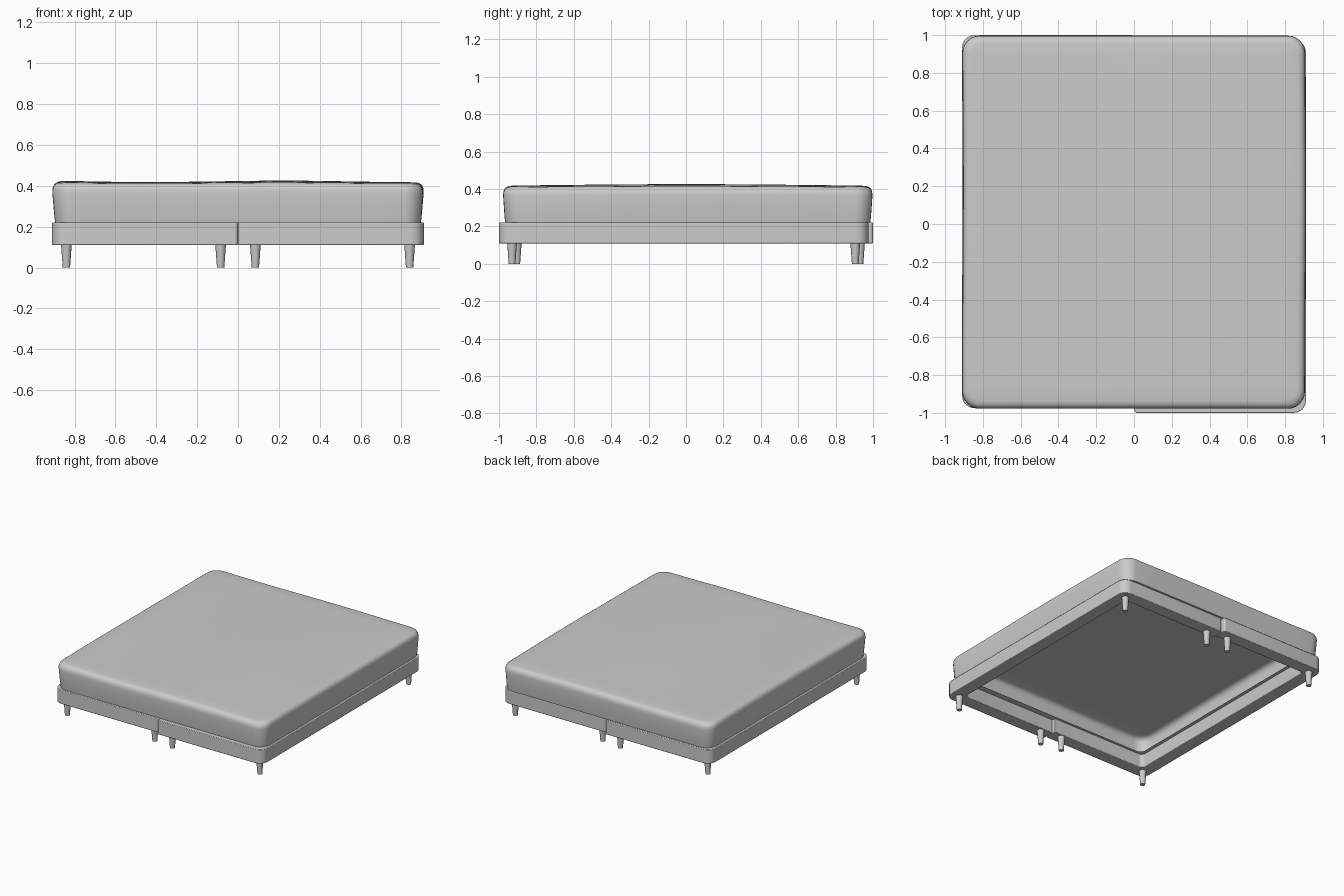
import bpy, bmesh, math
from mathutils import Vector

cube = bpy.data.objects.get("Cube")
if cube:
    bpy.data.objects.remove(cube, do_unlink=True)

fabric = bpy.data.materials.new("plain grey")
fabric.use_nodes = True
GREY = (0.6, 0.6, 0.6, 1)
fabric.diffuse_color = GREY
fabric.node_tree.nodes["Principled BSDF"].inputs["Base Color"].default_value = GREY


def finish(name, bm, angle=35, recalc=True):
    """Turn a bmesh into a smooth shaded object."""
    if recalc:
        bmesh.ops.recalc_face_normals(bm, faces=bm.faces)
    mesh = bpy.data.meshes.new(name)
    bm.to_mesh(mesh)
    bm.free()
    mesh.materials.append(fabric)
    ob = bpy.data.objects.new(name, mesh)
    bpy.context.collection.objects.link(ob)
    bpy.ops.object.select_all(action='DESELECT')
    ob.select_set(True)
    bpy.context.view_layer.objects.active = ob
    bpy.ops.object.shade_smooth_by_angle(angle=math.radians(angle))
    return ob


def rounded(corners, steps=6, straight=1):
    """Outline through (x, y, radius) corners, with each corner as an arc."""
    pts = []
    n = len(corners)
    for i, (x, y, r) in enumerate(corners):
        p = Vector((x, y))
        if r == 0:
            arc = [p]
        else:
            a = p + (Vector(corners[i - 1][:2]) - p).normalized() * r
            b = p + (Vector(corners[(i + 1) % n][:2]) - p).normalized() * r
            arc = []
            for k in range(steps + 1):
                t = k / steps
                wa, wp, wb = (1 - t) ** 2, 2 * t * (1 - t) * math.sqrt(0.5), t * t
                arc.append((a * wa + p * wp + b * wb) / (wa + wp + wb))
        if pts:
            last = pts[-1]
            pts += [last.lerp(arc[0], k / straight) for k in range(1, straight)]
        pts += arc
    last = pts[-1]
    pts += [last.lerp(pts[0], k / straight) for k in range(1, straight)]
    return pts


# Base: two U-shaped halves, slightly offset along the length
BASE_LOW, BASE_TOP, RAIL = 0.11, 0.22, 0.10


def base_half(name, side, y0, y1):
    w, out, mid = RAIL, 0.91, 0.001
    outline = rounded([
        (mid, y0, 0.015), (out, y0, 0.065), (out, y1, 0.065), (mid, y1, 0.015),
        (mid, y1 - w, 0), (out - w, y1 - w, 0.03),
        (out - w, y0 + w, 0.03), (mid, y0 + w, 0)])
    bm = bmesh.new()
    face = bm.faces.new([bm.verts.new((side * p.x, p.y, BASE_LOW)) for p in outline])
    ext = bmesh.ops.extrude_face_region(bm, geom=[face], use_keep_orig=True)
    for v in ext["geom"]:
        if isinstance(v, bmesh.types.BMVert):
            v.co.z = BASE_TOP
    ob = finish(name, bm)
    soft = ob.modifiers.new("soft edge", 'BEVEL')
    soft.width = 0.004
    soft.segments = 2
    soft.limit_method = 'ANGLE'
    soft.angle_limit = math.radians(60)


# Legs: tapered pegs
def leg(name, x, y):
    bm = bmesh.new()
    bmesh.ops.create_cone(bm, cap_ends=True, segments=16, radius1=0.018,
                          radius2=0.026, depth=BASE_LOW)
    bmesh.ops.translate(bm, verts=bm.verts, vec=(x, y, BASE_LOW / 2))
    finish(name, bm)


for label, side, y0, y1 in (("left", 1, -1, 0.975), ("right", -1, -0.975, 1)):
    base_half("base_" + label, side, y0, y1)
    for place, x in (("outer", 0.84), ("inner", 0.085)):
        leg(f"front_{place}_leg_{label}", side * x, y0 + 0.07)
        leg(f"back_{place}_leg_{label}", side * x, y1 - 0.07)


# Mattress: open-bottomed soft shell built from stacked outlines
def mattress():
    # (inset from the outer size, height)
    rings = [(0.12, 0.221), (0.012, 0.221), (0.008, 0.25), (0.004, 0.31), (0, 0.37),
             (0.002, 0.39), (0.009, 0.406), (0.022, 0.416), (0.042, 0.42),
             (0.12, 0.421), (0.3, 0.421), (0.5, 0.421), (0.7, 0.421)]
    bm = bmesh.new()
    loops = []
    for d, z in rings:
        hx, y0, y1, r = 0.907 - d, -0.978 + d, 0.997 - d, max(0.09 - d * 0.5, 0.04)
        loop = []
        for p in rounded([(-hx, y0, r), (hx, y0, r), (hx, y1, r), (-hx, y1, r)], 6, 10):
            lift = max(0, (z - 0.25) / 0.17)
            wave = 0.004 * math.cos(5 * p.x - 1) * math.cos(p.y) + 0.004 * math.cos(2.2 * p.y) - 0.003
            sway = 0.003 * math.sin(3 * p.y + 1) * lift
            loop.append(bm.verts.new((p.x + sway, p.y, z + wave * lift)))
        loops.append(loop)
    for low, high in zip(loops, loops[1:]):
        for i in range(len(low)):
            j = (i + 1) % len(low)
            bm.faces.new((low[i], low[j], high[j], high[i]))
    bm.faces.new(loops[-1])
    finish("mattress", bm, 50, recalc=False)


mattress()
